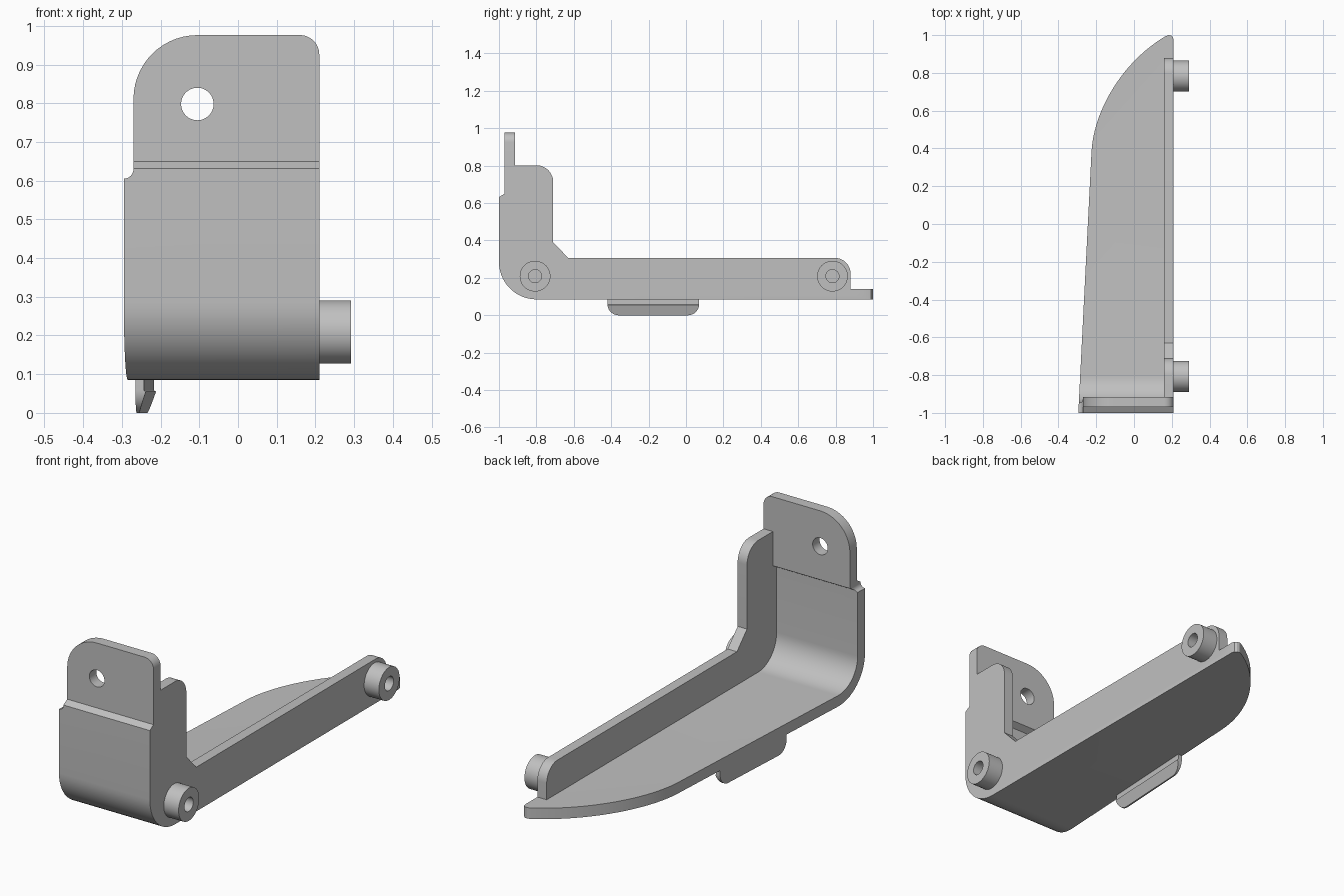
import bpy, bmesh
from math import pi, cos, sin, tan
from mathutils import Vector

if "Cube" in bpy.data.objects:
    bpy.data.objects.remove(bpy.data.objects["Cube"])

grey = bpy.data.materials.new("light grey")
grey.use_nodes = True
COLOUR = (0.53, 0.53, 0.53, 1)
grey.diffuse_color = COLOUR
grey.node_tree.nodes["Principled BSDF"].inputs["Base Color"].default_value = COLOUR


def rounded(corners, steps=14):
    """Outline from (a, b) or (a, b, radius) corners."""
    out = []
    for i, c in enumerate(corners):
        p = Vector(c[:2])
        if len(c) == 2:
            out.append(p)
            continue
        u = (Vector(corners[i - 1][:2]) - p).normalized()
        v = (Vector(corners[(i + 1) % len(corners)][:2]) - p).normalized()
        half = u.angle(v) / 2
        centre = p + (u + v).normalized() * c[2] / sin(half)
        start = p + u * c[2] / tan(half) - centre
        end = p + v * c[2] / tan(half) - centre
        sweep = pi - 2 * half
        for k in range(steps + 1):
            t = k / steps
            out.append(centre + (start * sin((1 - t) * sweep) + end * sin(t * sweep)) / sin(sweep))
    return out


def circle(a, b, r, n=48):
    return [Vector((a + r * cos(2 * pi * k / n), b + r * sin(2 * pi * k / n))) for k in range(n)]


def prism(name, outline, axis, lo, hi):
    """Extrude an outline along the given axis."""
    def place(p, d):
        return {"x": (d, p[0], p[1]), "y": (p[0], d, p[1]), "z": (p[0], p[1], d)}[axis]
    bm = bmesh.new()
    ends = [[bm.verts.new(place(p, d)) for p in outline] for d in (lo, hi)]
    for ring in ends:
        bm.faces.new(ring)
    n = len(outline)
    for i in range(n):
        j = (i + 1) % n
        bm.faces.new((ends[0][i], ends[0][j], ends[1][j], ends[1][i]))
    bmesh.ops.recalc_face_normals(bm, faces=bm.faces)
    mesh = bpy.data.meshes.new(name)
    bm.to_mesh(mesh)
    bm.free()
    mesh.materials.append(grey)
    obj = bpy.data.objects.new(name, mesh)
    bpy.context.collection.objects.link(obj)
    return obj


def activate(obj):
    bpy.ops.object.select_all(action='DESELECT')
    obj.select_set(True)
    bpy.context.view_layer.objects.active = obj


def combine(obj, other, operation):
    mod = obj.modifiers.new("combine", 'BOOLEAN')
    mod.operation, mod.solver, mod.object = operation, 'EXACT', other
    activate(obj)
    bpy.ops.object.modifier_apply(modifier=mod.name)
    bpy.data.objects.remove(other)


# Bent sheet: floor, curved bend, front wall and stepped-back upper tab
bracket = prism("bracket_body", rounded([
    (1.1, 0.085), (-1, 0.085, 0.2), (-1, 0.632), (-0.97, 0.65), (-0.97, 1.1),
    (-0.915, 1.1), (-0.915, 0.63), (-0.945, 0.612), (-0.945, 0.14, 0.145), (1.1, 0.14)]),
    "x", -0.5, 0.5)

# Plan shape: tapered left edge sweeping into a curved nose
b = [Vector(p) for p in ((-0.225, 0.38), (-0.215, 0.6), (-0.06, 0.86), (0.165, 0.993))]
nose = []
for k in range(25):
    t = k / 24
    s = 1 - t
    nose.append(b[0] * s**3 + b[1] * 3 * s * s * t + b[2] * 3 * s * t * t + b[3] * t**3)
plan = ([Vector((0.21, -1.1)), Vector((-0.3, -1.1))] + nose
        + [Vector(p) for p in ((0.182, 1), (0.196, 0.998), (0.206, 0.99), (0.21, 0.975))])
combine(bracket, prism("plan_cutter", plan, "z", -0.2, 1.3), 'INTERSECT')

# Front shape: rounded tab with a notch at its left foot
front = rounded([(-0.4, 0), (-0.4, 0.605), (-0.27, 0.605, 0.025), (-0.27, 0.976, 0.165),
                 (0.21, 0.976, 0.05), (0.21, 0)])
combine(bracket, prism("front_cutter", front, "y", -1.3, 1.3), 'INTERSECT')
combine(bracket, prism("hole_cutter", circle(-0.105, 0.798, 0.042), "y", -1.2, -0.8), 'DIFFERENCE')

# Side wall, rooted inside the sheet
side = prism("side_wall", rounded([
    (-0.94, 0.802), (-0.71, 0.802, 0.09), (-0.71, 0.39), (-0.63, 0.307), (0.88, 0.307, 0.085),
    (0.88, 0.11), (-0.97, 0.11, 0.17), (-0.97, 0.615), (-0.94, 0.635)]), "x", 0.158, 0.21)
combine(bracket, side, 'UNION')

# Lip under the floor, following the tapered edge
lip = prism("bottom_lip", [
    (-0.265, 0.085), (-0.243, 0.085), (-0.243, 0.058), (-0.238, 0.055),
    (-0.257, 0), (-0.265, 0)], "y", -0.5, 0.2)
for v in lip.data.vertices:
    v.co.x += 0.0536 * (v.co.y + 0.42)
combine(lip, prism("lip_cutter", rounded([
    (-0.42, 0.2), (-0.42, 0, 0.06), (0.07, 0, 0.06), (0.07, 0.2)]), "x", -0.5, 0.2), 'INTERSECT')

# Hollow bosses on the outside of the side wall
bosses = []
for name, y in (("front_boss", -0.807), ("rear_boss", 0.783)):
    boss = prism(name, circle(y, 0.209, 0.082), "x", 0.21, 0.292)
    combine(boss, prism("bore_cutter", circle(y, 0.209, 0.035), "x", 0.1, 0.4), 'DIFFERENCE')
    bosses.append(boss)

for obj in [bracket, lip] + bosses:
    activate(obj)
    bpy.ops.object.shade_smooth_by_angle(angle=0.4)
